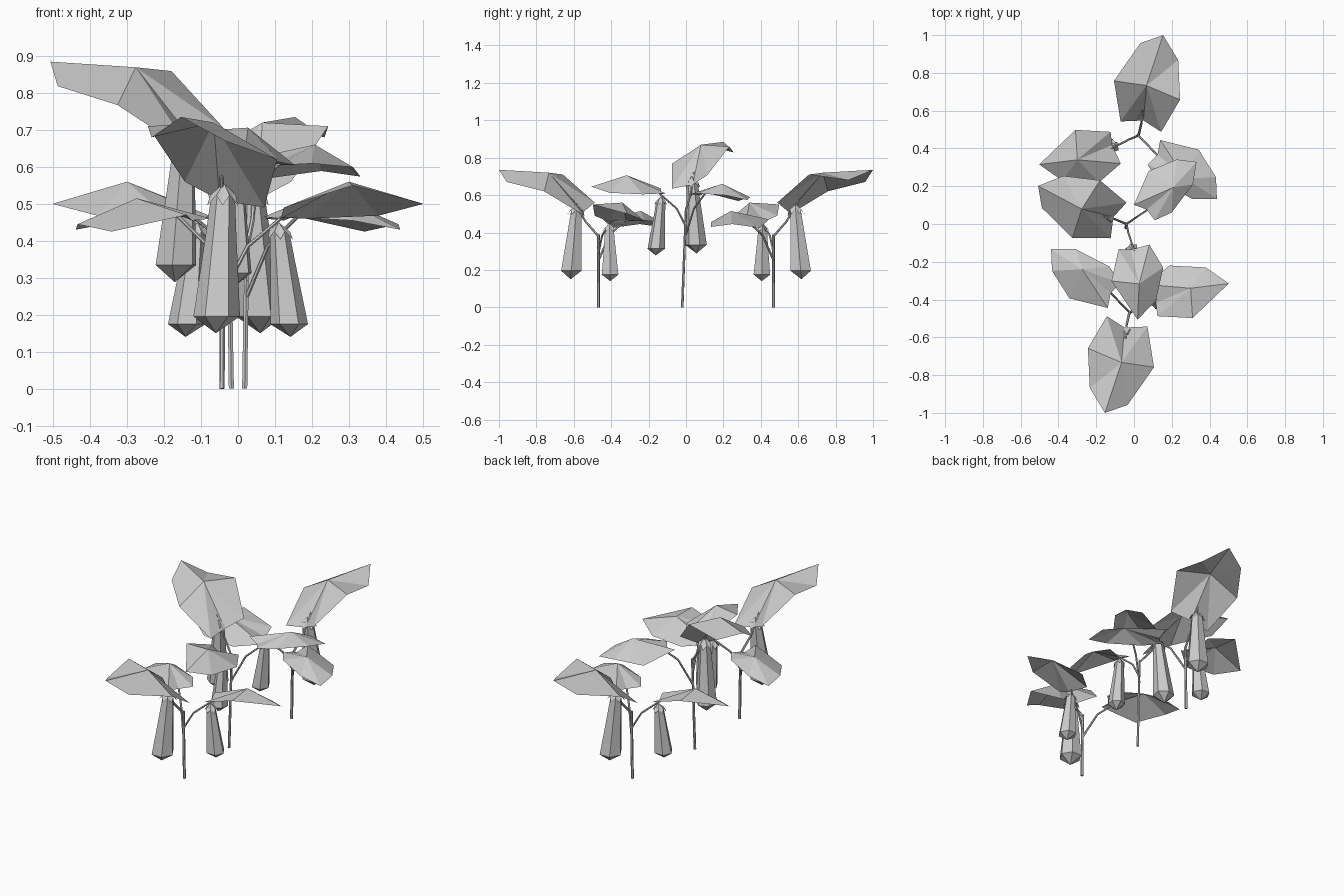
import bpy
import bmesh
from math import cos, sin, pi, radians
from mathutils import Matrix, Vector

cube = bpy.data.objects.get("Cube")
if cube:
    bpy.data.objects.remove(cube, do_unlink=True)

# One plain grey for every part
grey = bpy.data.materials.new("plain_grey")
grey.use_nodes = True
colour = (0.6, 0.6, 0.6, 1.0)
grey.diffuse_color = colour
for node in grey.node_tree.nodes:
    if node.type == "BSDF_PRINCIPLED":
        node.inputs["Base Color"].default_value = colour


def add_object(name, data, place):
    data.materials.append(grey)
    obj = bpy.data.objects.new(name, data)
    bpy.context.scene.collection.objects.link(obj)
    obj.matrix_world = place
    return obj


def add_mesh(name, bm, place):
    mesh = bpy.data.meshes.new(name)
    bm.to_mesh(mesh)
    bm.free()
    return add_object(name, mesh, place)


def fan(bm, hub, rim):
    """Triangles from a hub point to a closed rim of points."""
    centre = bm.verts.new(hub)
    ring = [bm.verts.new(p) for p in rim]
    for a, b in zip(ring, ring[1:] + ring[:1]):
        bm.faces.new((centre, a, b))


def leaf(name, place, hub, rim):
    bm = bmesh.new()
    fan(bm, hub, rim)
    add_mesh(name, bm, place)


def stalk(name, place, points, thick, thin):
    curve = bpy.data.curves.new(name, "CURVE")
    curve.dimensions = "3D"
    curve.bevel_depth = 1.0
    curve.bevel_resolution = 1
    curve.use_fill_caps = True
    spline = curve.splines.new("POLY")
    spline.use_smooth = False
    spline.points.add(len(points) - 1)
    last = len(points) - 1
    for i, (point, co) in enumerate(zip(spline.points, points)):
        point.co = (*co, 1.0)
        point.radius = thick + (thin - thick) * i / last
    add_object(name, curve, place)


def fruit(name, place, top, tip, radius):
    top, tip = Vector(top), Vector(tip)

    def at(t, r, angle):
        offset = Vector((cos(angle), sin(angle), 0)) * r * radius
        return top.lerp(tip, t) + offset

    # Six-sided hanging body, widest near the bottom, with a blunt point
    bm = bmesh.new()
    profile = [(0, 0.4), (0.04, 0.52), (0.3, 0.66), (0.88, 1.0)]
    rings = [[bm.verts.new(at(t, r, i * pi / 3)) for i in range(6)]
             for t, r in profile]
    for upper, lower in zip(rings, rings[1:]):
        for i in range(6):
            j = (i + 1) % 6
            bm.faces.new((upper[i], lower[i], lower[j], upper[j]))
    point = bm.verts.new(tip)
    for i in range(6):
        bm.faces.new((rings[-1][i], point, rings[-1][(i + 1) % 6]))
    bm.faces.new(rings[0])
    bmesh.ops.recalc_face_normals(bm, faces=bm.faces)
    add_mesh(name, bm, place)

    # Star-shaped cap with flared points
    bm = bmesh.new()
    star = [at(0.09, 0.76, i * pi / 6) if i % 2 else at(0.02, 0.56, i * pi / 6)
            for i in range(12)]
    fan(bm, at(-0.07, 0, 0), star)
    add_mesh(name + "_cap", bm, place)


def plant(label, place, base):
    # Main stem bends into the tallest branch; two side branches
    stalk(label + "_stem", place, [base, (0, 0, 0.39)], 0.008, 0.007)
    stalk(label + "_tall_branch", place,
          [(0, 0, 0.38), (-0.016, -0.07, 0.46), (-0.021, -0.138, 0.575)], 0.007, 0.005)
    stalk(label + "_side_branch", place,
          [(0, 0, 0.29), (0.05, 0.02, 0.385), (0.144, 0.07, 0.465)], 0.006, 0.005)
    stalk(label + "_low_branch", place,
          [(0, 0, 0.25), (-0.056, 0.058, 0.385), (-0.136, 0.143, 0.465)], 0.006, 0.005)

    # Faceted leaves, each starting at the notch by its branch
    leaf(label + "_tall_leaf", place, (-0.042, -0.265, 0.72), [
        (-0.026, -0.08, 0.51), (-0.12, -0.02, 0.56), (-0.22, -0.19, 0.71),
        (-0.21, -0.4, 0.68), (-0.13, -0.532, 0.735), (-0.01, -0.49, 0.67),
        (0.13, -0.29, 0.62), (0.095, -0.075, 0.49)])
    leaf(label + "_side_leaf", place, (0.324, 0.128, 0.56), [
        (0.14, 0.05, 0.46), (0.148, -0.02, 0.49), (0.334, -0.03, 0.55),
        (0.526, 0.153, 0.5), (0.404, 0.238, 0.468), (0.21, 0.248, 0.46),
        (0.094, 0.148, 0.465)])
    leaf(label + "_low_leaf", place, (-0.25, 0.228, 0.515), [
        (-0.1, 0.1, 0.455), (-0.048, 0.155, 0.46), (-0.107, 0.243, 0.465),
        (-0.285, 0.335, 0.455), (-0.415, 0.335, 0.43), (-0.41, 0.22, 0.445),
        (-0.318, 0.074, 0.425), (-0.115, 0.024, 0.47)])

    # Two hanging fruits
    fruit(label + "_large_fruit", place,
          (-0.016, -0.117, 0.53), (-0.036, -0.149, 0.15), 0.063)
    fruit(label + "_small_fruit", place,
          (0.136, 0.058, 0.43), (0.166, 0.063, 0.14), 0.051)


def placing(x, y, z, turn, scale):
    return (Matrix.Translation((x, y, z)) @ Matrix.Rotation(radians(turn), 4, "Z")
            @ Matrix.Diagonal((*scale, 1)))


# Three plants in a row; the middle one is turned and stands taller
LIFT, STRETCH = 0.135, 1.02
plant("front", placing(-0.024, -0.468, 0, 0, (1, 1, 1)), (0.006, 0, 0))
plant("back", placing(0.024, 0.468, 0, 180, (1, 1, 1)), (0.006, 0, 0))
plant("middle", placing(-0.04, 0, LIFT, -99.6, (0.93, 0.93, STRETCH)),
      (0.022, 0, -LIFT / STRETCH))
